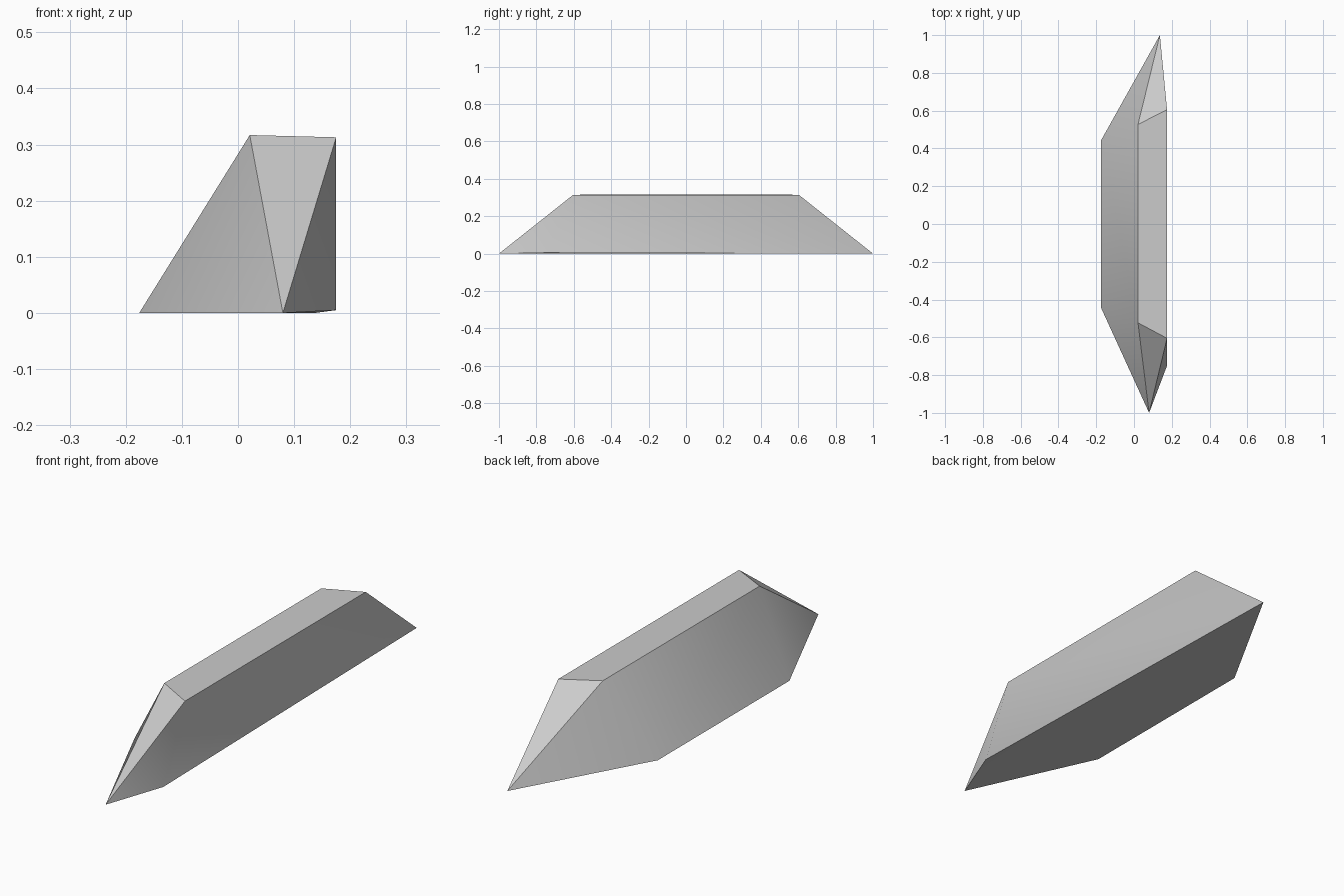
import bpy
import bmesh

if "Cube" in bpy.data.objects:
    bpy.data.objects.remove(bpy.data.objects["Cube"], do_unlink=True)

# Plain grey stone
grey = bpy.data.materials.new("stone_grey")
grey.use_nodes = True
colour = (0.6, 0.6, 0.6, 1.0)
grey.diffuse_color = colour
grey.node_tree.nodes["Principled BSDF"].inputs["Base Color"].default_value = colour

# Corners of the wedge-shaped block: two ground tips, slanted side, upright side
corners = {
    "front_tip": (0.08, -1.0, 0.0),
    "back_tip": (0.137, 1.0, 0.0),
    "slant_front": (-0.176, -0.44, 0.0),
    "slant_back": (-0.176, 0.44, 0.0),
    "ridge_front": (0.021, -0.523, 0.317),
    "ridge_back": (0.021, 0.527, 0.317),
    "wall_front": (0.175, -0.605, 0.313),
    "wall_back": (0.175, 0.605, 0.313),
    "wall_foot": (0.175, -0.75, 0.005),
}

faces = [
    # sloping side
    "slant_back slant_front ridge_front ridge_back",
    "slant_front front_tip ridge_front",
    "back_tip slant_back ridge_back",
    # top
    "ridge_front wall_front wall_back ridge_back",
    # pointed ends
    "front_tip wall_front ridge_front",
    "back_tip ridge_back wall_back",
    # upright side
    "front_tip wall_foot wall_front",
    "wall_foot back_tip wall_front",
    "back_tip wall_back wall_front",
    # underside
    "front_tip slant_front slant_back back_tip",
    "front_tip back_tip wall_foot",
]

bm = bmesh.new()
verts = {name: bm.verts.new(co) for name, co in corners.items()}
for face in faces:
    bm.faces.new([verts[name] for name in face.split()])
bmesh.ops.recalc_face_normals(bm, faces=bm.faces)

mesh = bpy.data.meshes.new("pointed_block")
bm.to_mesh(mesh)
bm.free()
mesh.materials.append(grey)
block = bpy.data.objects.new("pointed_block", mesh)
bpy.context.collection.objects.link(block)

# Soft shading around the sides, crisp ridges
bpy.ops.object.select_all(action="DESELECT")
block.select_set(True)
bpy.context.view_layer.objects.active = block
bpy.ops.object.shade_smooth_by_angle(angle=0.5236)
